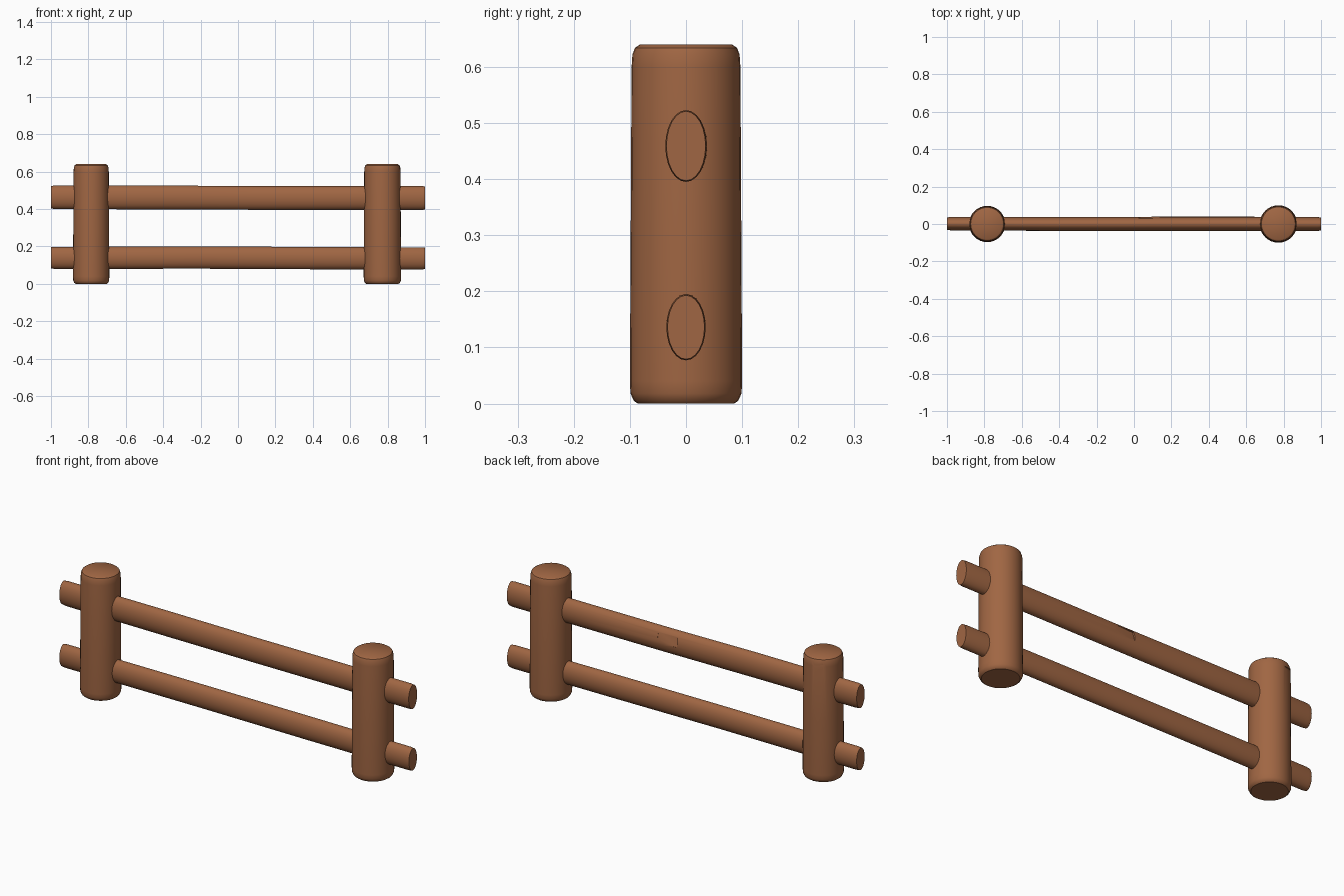
import bpy, bmesh, math
from mathutils import Matrix

if "Cube" in bpy.data.objects:
    bpy.data.objects.remove(bpy.data.objects["Cube"])

wood = bpy.data.materials.new("brown_wood")
wood.diffuse_color = (0.352, 0.133, 0.056, 1)
wood.use_nodes = True
wood.node_tree.nodes["Principled BSDF"].inputs["Base Color"].default_value = wood.diffuse_color


def log(name, rings, sides, along_x=False):
    """Round log from rings of (position, half width, half depth, centre a, centre b)."""
    bm = bmesh.new()
    loops = []
    for p, ra, rb, ca, cb in rings:
        loop = []
        for i in range(sides):
            t = 2 * math.pi * i / sides
            a, b = ca + ra * math.cos(t), cb + rb * math.sin(t)
            loop.append(bm.verts.new((p, a, b) if along_x else (a, b, p)))
        loops.append(loop)
    for l0, l1 in zip(loops, loops[1:]):
        for i in range(sides):
            j = (i + 1) % sides
            bm.faces.new((l0[i], l0[j], l1[j], l1[i]))
    bm.faces.new(loops[0][::-1])
    bm.faces.new(loops[-1])
    bmesh.ops.recalc_face_normals(bm, faces=bm.faces)
    me = bpy.data.meshes.new(name)
    bm.to_mesh(me)
    bm.free()
    ob = bpy.data.objects.new(name, me)
    bpy.context.collection.objects.link(ob)
    me.materials.append(wood)
    return ob


def chip(ob, loc, size, rot):
    """Cut a shallow axe mark with a tilted block."""
    bpy.ops.mesh.primitive_cube_add(size=1, location=loc, rotation=rot)
    cutter = bpy.context.object
    cutter.scale = size
    cutter.hide_render = True
    cutter.data.materials.append(wood)
    mod = ob.modifiers.new("chip", 'BOOLEAN')
    mod.operation, mod.solver, mod.object = 'DIFFERENCE', 'EXACT', cutter
    bpy.context.view_layer.objects.active = ob
    bpy.ops.object.modifier_apply(modifier=mod.name)
    bpy.data.objects.remove(cutter)


# Two posts with softly rounded ends
def post(name, x, r):
    profile = [(0, 0.86), (0.005, 0.93), (0.018, 0.99), (0.04, 1.0), (0.32, 0.985),
               (0.60, 0.97), (0.622, 0.955), (0.634, 0.91), (0.64, 0.82)]
    return log(name, [(z, r * k, r * k, x, 0) for z, k in profile], 32)


left_post = post("left_post", -0.785, 0.097)
right_post = post("right_post", 0.772, 0.100)

# Two oval rails running through the posts, slightly uneven
upper_rail = log("upper_rail", [
    (-1.0, 0.033, 0.060, 0.002, 0.463), (-0.98, 0.036, 0.063, 0.002, 0.463),
    (-0.4, 0.037, 0.064, 0, 0.462), (0.1, 0.038, 0.063, 0.001, 0.459),
    (0.6, 0.038, 0.063, 0.001, 0.459), (0.98, 0.037, 0.064, 0, 0.459),
    (1.0, 0.035, 0.062, 0, 0.459)], 24, True)
lower_rail = log("lower_rail", [
    (-1.0, 0.033, 0.057, 0.002, 0.139), (-0.98, 0.036, 0.059, 0.002, 0.139),
    (-0.2, 0.036, 0.059, 0, 0.140), (0.4, 0.036, 0.060, 0, 0.138),
    (0.98, 0.035, 0.059, 0, 0.136), (1.0, 0.033, 0.057, 0, 0.136)], 24, True)

# Small axe marks on the back of the top rail and the left post
chip(upper_rail, (0.08, 0.052, 0.482), (0.11, 0.04, 0.05), (0.25, 0, 0.06))
chip(left_post, (-0.825, 0.107, 0.585), (0.11, 0.04, 0.05), (0.2, 0.15, 0.38))

for ob in (left_post, right_post, upper_rail, lower_rail):
    bpy.ops.object.select_all(action='DESELECT')
    ob.select_set(True)
    bpy.context.view_layer.objects.active = ob
    bpy.ops.object.shade_smooth_by_angle(angle=math.radians(35))
